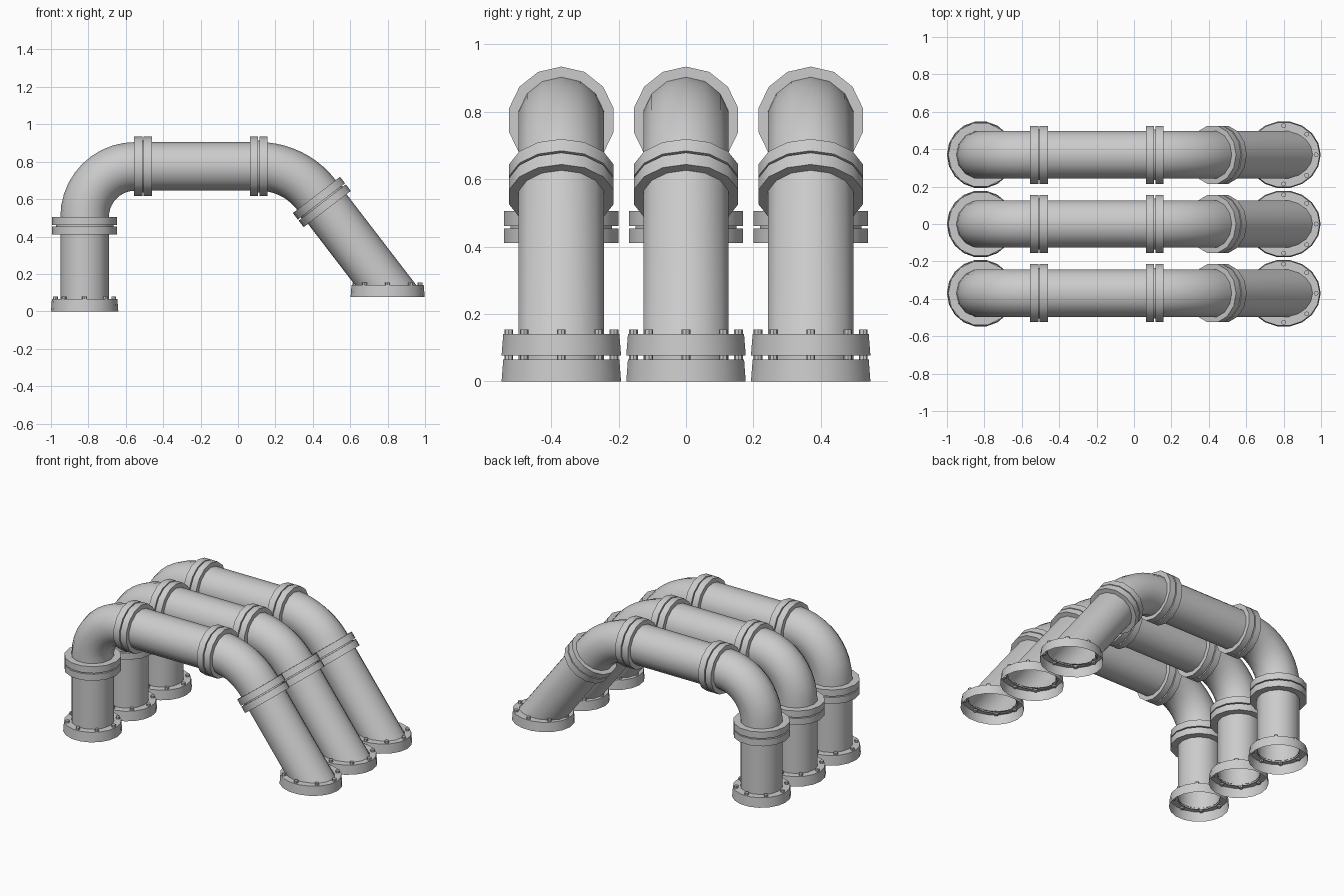
import bpy, bmesh
from math import sin, cos, pi, radians

if "Cube" in bpy.data.objects:
    bpy.data.objects.remove(bpy.data.objects["Cube"])

SIDES = 14
R = 0.13                      # pipe radius
ROWS = (-0.37, 0.0, 0.37)     # y of the three pipes
TILT = radians(-52.5)         # direction of the sloping leg


def finish(name, bm):
    """Make one mesh and place it once per pipe row."""
    bmesh.ops.recalc_face_normals(bm, faces=bm.faces)
    mesh = bpy.data.meshes.new(name)
    bm.to_mesh(mesh)
    bm.free()
    mesh.polygons.foreach_set("use_smooth", [True] * len(mesh.polygons))
    mesh.set_sharp_from_angle(angle=radians(40))
    for i, y in enumerate(ROWS):
        ob = bpy.data.objects.new(f"{name}_{i + 1}", mesh)
        ob.location.y = y
        bpy.context.collection.objects.link(ob)


def sweep(name, rings, sides=SIDES, floor=None):
    """Skin rings (x, z, direction, in-plane radius, y radius); floor trims the end level."""
    bm = bmesh.new()
    loops = []
    for k, (x, z, t, ra, rb) in enumerate(rings):
        loop = []
        for i in range(sides):
            a = 2 * pi * i / sides
            px, pz = x - sin(t) * ra * cos(a), z + cos(t) * ra * cos(a)
            if floor is not None and k == len(rings) - 1:
                s = (floor - pz) / sin(t)
                px, pz = px + s * cos(t), floor
            loop.append(bm.verts.new((px, rb * sin(a), pz)))
        loops.append(loop)
    for l0, l1 in zip(loops, loops[1:]):
        for i in range(sides):
            j = (i + 1) % sides
            bm.faces.new((l0[i], l0[j], l1[j], l1[i]))
    finish(name, bm)


def along(x, z, t, profile):
    """Rings along a straight axis from a (distance, radius) profile."""
    return [(x + s * cos(t), z + s * sin(t), t, r, r) for s, r in profile]


def elbow(cx, cz, bend, t0, t1, steps=10):
    """Clockwise bend about (cx, cz)."""
    out = []
    for k in range(steps + 1):
        t = t0 + (t1 - t0) * k / steps
        out.append((cx - sin(t) * bend, cz + cos(t) * bend, t, R, R))
    return out


def collar(name, x, z, t, r):
    """Pair of joined rings with a narrow groove between."""
    g = r - 0.02
    sweep(name, along(x, z, t, [(0, R - 0.005), (0, r), (0.044, r), (0.044, g),
                                (0.051, g), (0.051, r), (0.095, r), (0.095, R - 0.005)]))


def flange(name, x, z, h, rx, ry, hole_x):
    """Hollow foot cap, open underneath, with eight bolts."""
    up = pi / 2
    sweep(name, [(x, z, up, rx, ry), (x, z + h, up, rx - 0.005, ry - 0.005),
                 (x, z + h, up, hole_x, R - 0.003)], sides=18)
    bm = bmesh.new()
    for i in range(8):
        a = i * pi / 4
        res = bmesh.ops.create_cone(bm, cap_ends=True, segments=8, radius1=0.013,
                                    radius2=0.013, depth=0.025)
        bmesh.ops.translate(bm, verts=res["verts"],
                            vec=(x + (rx - 0.024) * cos(a), (ry - 0.024) * sin(a), z + h + 0.002))
    finish(name + "_bolts", bm)


# Upright leg and its foot
flange("upright_foot", -0.82, 0.0, 0.065, 0.18, 0.18, R - 0.003)
sweep("upright_pipe", along(-0.82, 0.055, pi / 2, [(0, R), (0.40, R)]))
collar("upright_collar", -0.82, 0.41, pi / 2, 0.174)

# Quarter bend into the level run
sweep("quarter_elbow", elbow(-0.55, 0.505, 0.27, pi / 2, 0))
collar("level_collar_left", -0.555, 0.775, 0, 0.159)
sweep("level_pipe", along(-0.51, 0.775, 0, [(0, R), (0.62, R)]))
collar("level_collar_right", 0.063, 0.775, 0, 0.159)

# Shallow bend into the sloping leg
bend = elbow(0.11, 0.775 - 0.39, 0.39, 0, TILT)
sweep("shallow_elbow", bend)
ex, ez = bend[-1][:2]
collar("slope_collar", ex, ez, TILT, 0.159)
sx, sz = ex + 0.045 * cos(TILT), ez + 0.045 * sin(TILT)
length = (sz - 0.13) / -sin(TILT)
sweep("slope_pipe", along(sx, sz, TILT, [(0, R), (length, R)]), floor=0.13)
flange("slope_foot", 0.80, 0.077, 0.063, 0.198, 0.18, 0.155)
